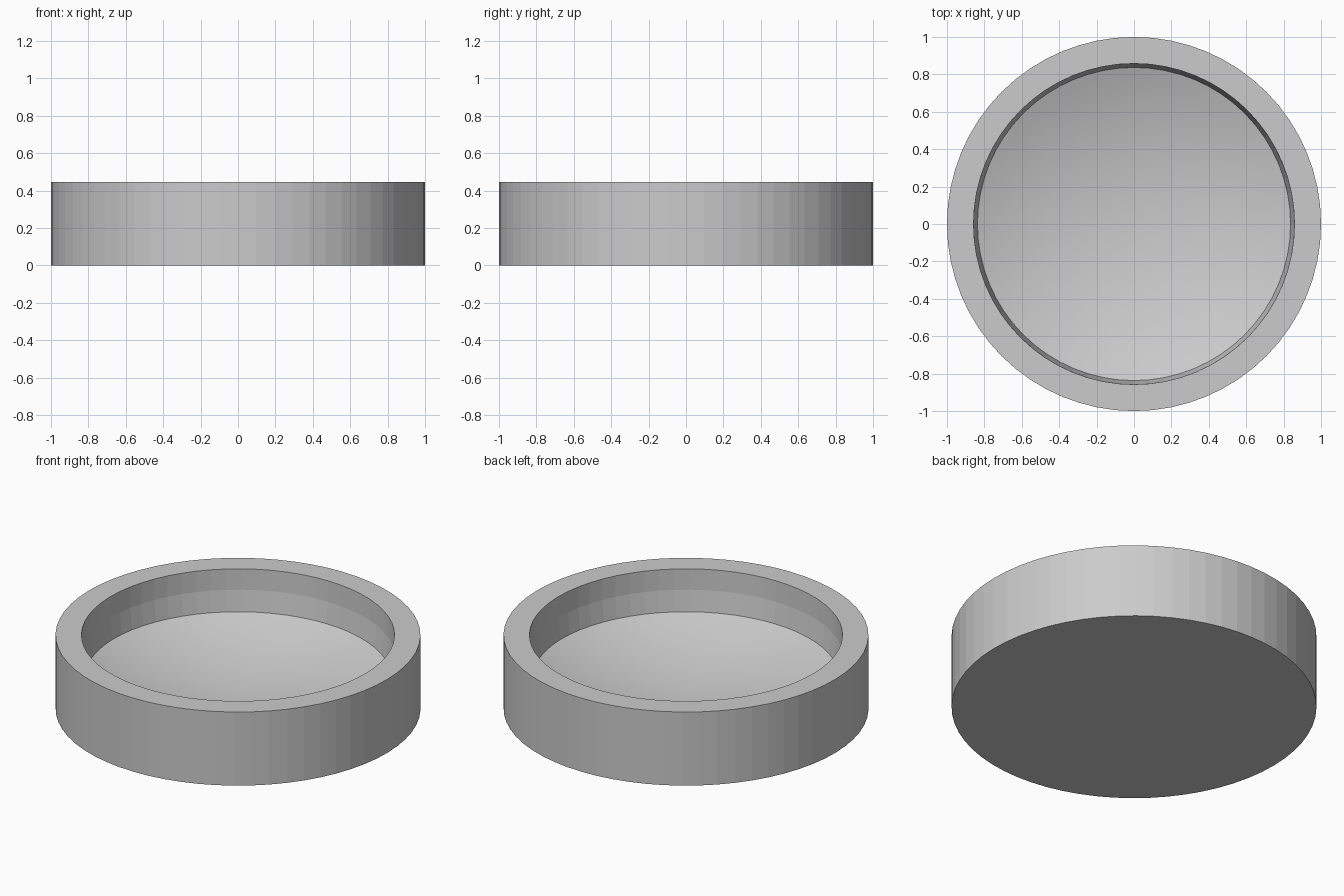
import bpy, bmesh, math

if "Cube" in bpy.data.objects:
    bpy.data.objects.remove(bpy.data.objects["Cube"])

SEG = 64
EDGE_R, EDGE_Z, CENTRE_Z = 0.837, 0.195, 0.035

# Half profile: underside, outer wall, rim, slightly tapered inner wall
profile = [(0, 0), (1, 0), (1, 0.445), (0.858, 0.445), (0.855, 0.32), (EDGE_R, EDGE_Z)]

# Shallow concave floor as a spherical arc
depth = EDGE_Z - CENTRE_Z
radius = (EDGE_R ** 2 + depth ** 2) / (2 * depth)
top_angle = math.asin(EDGE_R / radius)
RINGS = 14
for i in range(RINGS - 1, -1, -1):
    a = top_angle * i / RINGS
    profile.append((radius * math.sin(a), CENTRE_Z + radius * (1 - math.cos(a))))

# Revolve the profile into a closed dish
bm = bmesh.new()
verts = [bm.verts.new((r, 0, z)) for r, z in profile]
edges = [bm.edges.new(pair) for pair in zip(verts, verts[1:])]
bmesh.ops.spin(bm, geom=verts + edges, cent=(0, 0, 0), axis=(0, 0, 1),
               angle=2 * math.pi, steps=SEG, use_duplicate=False)
bmesh.ops.remove_doubles(bm, verts=bm.verts, dist=1e-4)
bmesh.ops.recalc_face_normals(bm, faces=bm.faces)

# Smooth floor, faceted walls, crisp crease between them
for f in bm.faces:
    f.smooth = max(v.co.z for v in f.verts) < EDGE_Z + 0.001 and f.normal.z > 0.5
for e in bm.edges:
    if len({f.smooth for f in e.link_faces}) > 1:
        e.smooth = False

mesh = bpy.data.meshes.new("round_dish")
bm.to_mesh(mesh)
bm.free()
dish = bpy.data.objects.new("round_dish", mesh)
bpy.context.collection.objects.link(dish)
